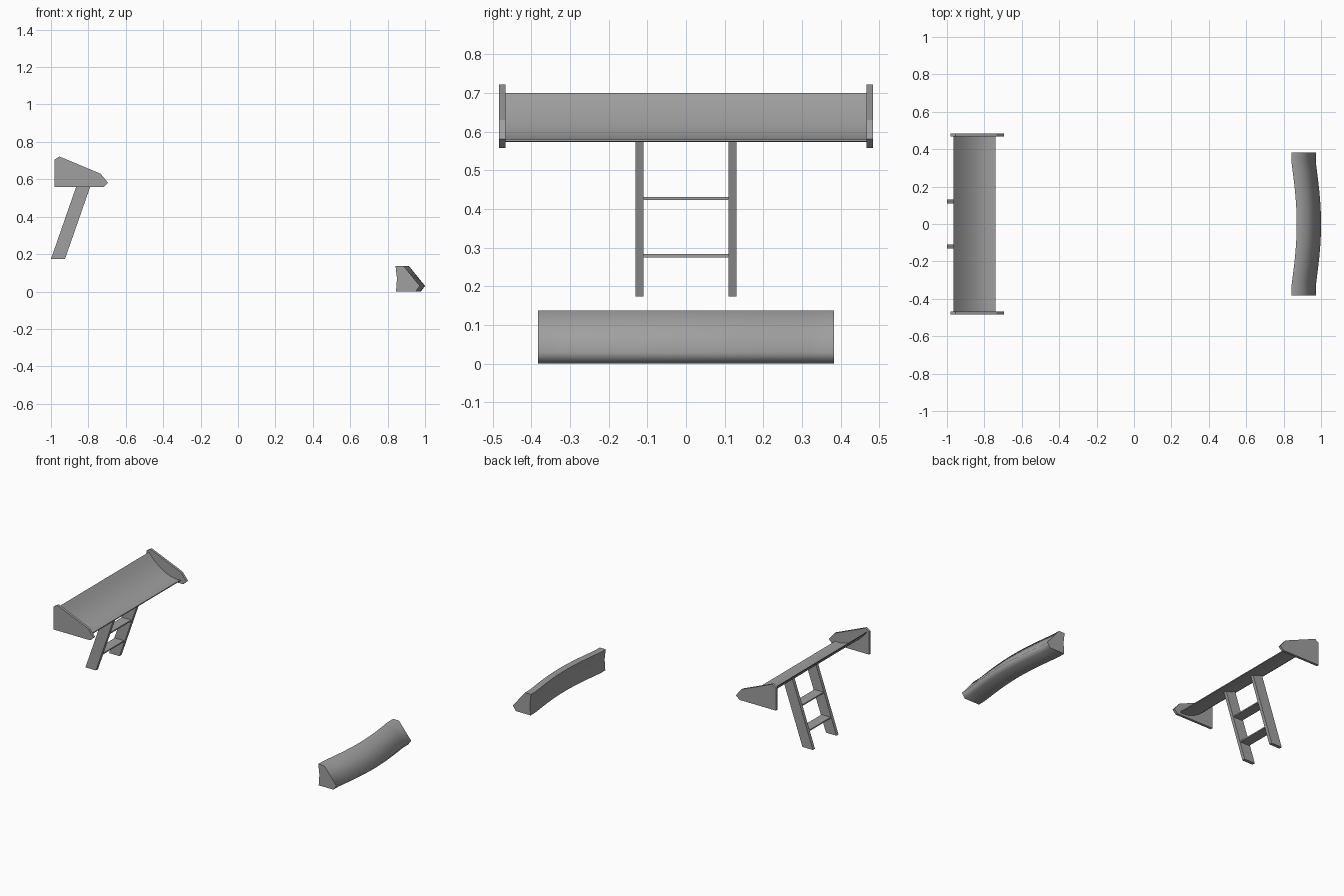
import bpy, bmesh, math

cube = bpy.data.objects.get("Cube")
if cube:
    bpy.data.objects.remove(cube, do_unlink=True)

grey = bpy.data.materials.new("plain grey")
grey.use_nodes = True
colour = (0.35, 0.35, 0.35, 1)
grey.diffuse_color = colour
grey.node_tree.nodes["Principled BSDF"].inputs["Base Color"].default_value = colour


def loft(name, profile, stations, smooth_angle=0):
    """Sweep an x-z profile along y; stations are (y, x shift)."""
    bm = bmesh.new()
    rings = [[bm.verts.new((x + dx, y, z)) for x, z in profile] for y, dx in stations]
    n = len(profile)
    for a, b in zip(rings, rings[1:]):
        for i in range(n):
            j = (i + 1) % n
            bm.faces.new((a[i], a[j], b[j], b[i]))
    bm.faces.new(rings[0])
    bm.faces.new(rings[-1])
    bmesh.ops.recalc_face_normals(bm, faces=bm.faces)
    mesh = bpy.data.meshes.new(name)
    bm.to_mesh(mesh)
    bm.free()
    mesh.materials.append(grey)
    obj = bpy.data.objects.new(name, mesh)
    bpy.context.collection.objects.link(obj)
    if smooth_angle:
        bpy.ops.object.select_all(action='DESELECT')
        obj.select_set(True)
        bpy.context.view_layer.objects.active = obj
        bpy.ops.object.shade_smooth_by_angle(angle=math.radians(smooth_angle))


def slab(name, profile, y0, y1):
    loft(name, profile, [(y0, 0), (y1, 0)])


# Sloping wing blade, thin and dished: steep at the rear, flat at the front
steps = 12
top = []
for i in range(steps + 1):
    t = i / steps
    top.append((-0.965 + 0.225 * t, 0.7 - 0.12 * t - 0.15 * t * (1 - t)))
under = [(x, z - 0.006) for x, z in reversed(top)]
loft("wing_blade", top + under, [(-0.468, 0), (0.468, 0)], smooth_angle=30)

# Wing end plates and support struts, on both sides
plate = [(-0.982, 0.558), (-0.982, 0.705), (-0.955, 0.722), (-0.735, 0.63),
         (-0.695, 0.581), (-0.72, 0.558)]
strut = [(-1.0, 0.174), (-0.925, 0.174), (-0.785, 0.575), (-0.852, 0.598)]
for side, s in (("right", -1), ("left", 1)):
    slab(side + "_end_plate", plate, s * 0.467, s * 0.483)
    slab(side + "_strut", strut, s * 0.11, s * 0.131)

# Cross bars between the struts
for name, z in (("lower", 0.279), ("upper", 0.427)):
    x = -1.0 + (z - 0.174) * 0.351
    bar = [(x + 0.005, z - 0.004), (x + 0.07, z - 0.004),
           (x + 0.07, z + 0.004), (x + 0.005, z + 0.004)]
    slab(name + "_cross_bar", bar, -0.112, 0.112)

# Curved front bumper with a wedge profile, bowed between straight ends
wedge = [(0.845, 0.0), (0.85, 0.07), (0.842, 0.137), (0.885, 0.137),
         (0.972, 0.03), (0.95, 0.0)]
stations = []
for i in range(-16, 17):
    y = 0.382 * i / 16
    bow = 0.028 * math.cos(math.pi / 2 * min(abs(y) / 0.33, 1))
    stations.append((y, bow))
loft("front_bumper", wedge, stations, smooth_angle=80)
